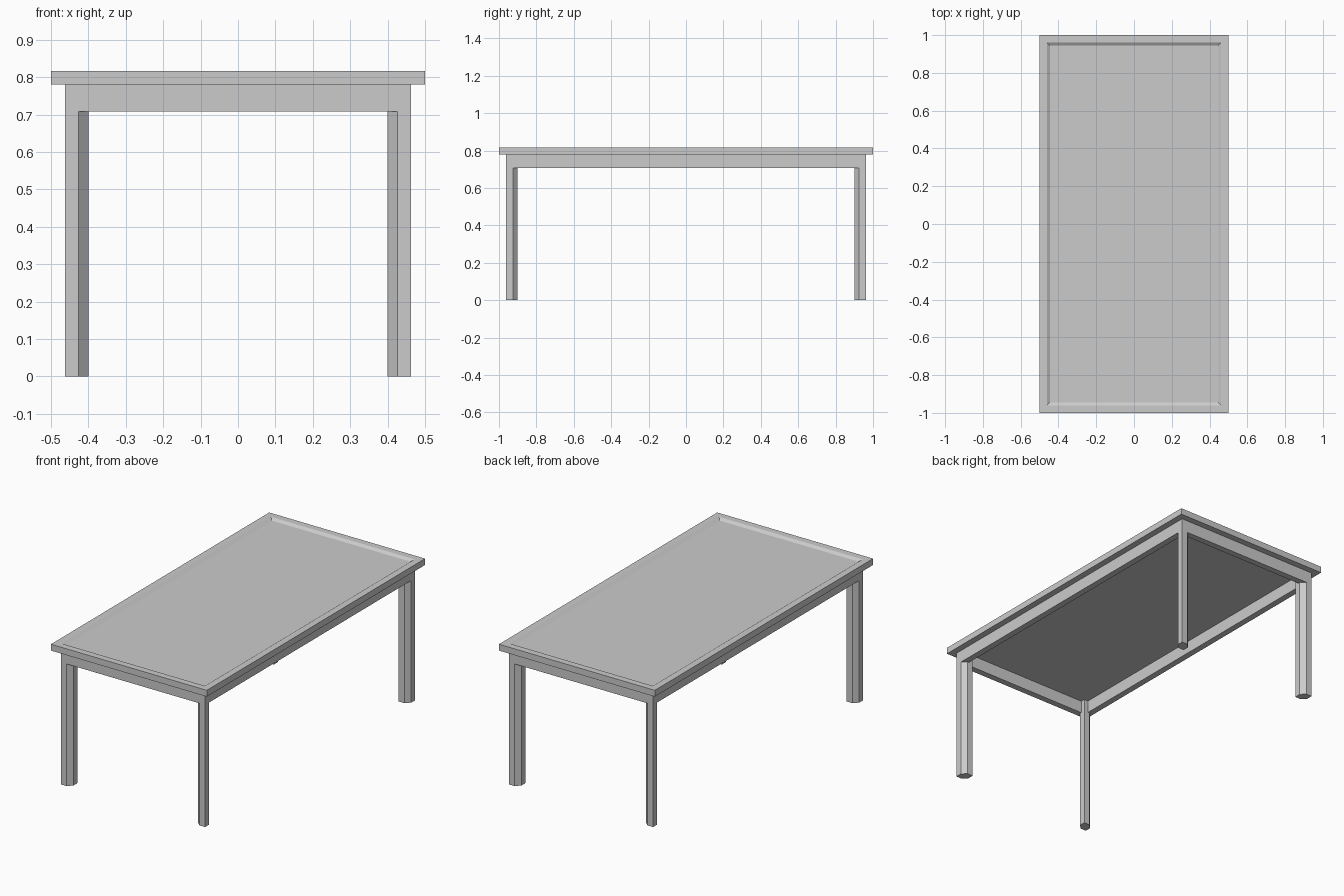
import bpy, bmesh

if "Cube" in bpy.data.objects:
    bpy.data.objects.remove(bpy.data.objects["Cube"])

TOP_Z, UNDER_Z, APRON_Z = 0.817, 0.78, 0.708
HX, HY = 0.463, 0.963      # outer half sizes of the frame
T = 0.037                  # apron thickness
LEG = 0.063                # leg width


def finish(name, bm):
    bmesh.ops.recalc_face_normals(bm, faces=bm.faces)
    mesh = bpy.data.meshes.new(name)
    bm.to_mesh(mesh)
    bm.free()
    obj = bpy.data.objects.new(name, mesh)
    bpy.context.collection.objects.link(obj)
    return obj


def prism(name, outline, z0, z1):
    bm = bmesh.new()
    face = bm.faces.new([bm.verts.new((x, y, z0)) for x, y in outline])
    ext = bmesh.ops.extrude_face_region(bm, geom=[face], use_keep_orig=True)
    verts = [g for g in ext["geom"] if isinstance(g, bmesh.types.BMVert)]
    bmesh.ops.translate(bm, verts=verts, vec=(0, 0, z1 - z0))
    return finish(name, bm)


def ring(bm, hx, hy, z):
    return [bm.verts.new((sx * hx, sy * hy, z))
            for sx, sy in ((-1, -1), (1, -1), (1, 1), (-1, 1))]


def bridge(bm, a, b):
    for i in range(4):
        j = (i + 1) % 4
        bm.faces.new((a[i], a[j], b[j], b[i]))


# Tabletop: slab with a shallow sunken panel and sloped border
bm = bmesh.new()
levels = [(0.5, 1.0, UNDER_Z), (0.5, 1.0, TOP_Z),
          (0.461, 0.961, TOP_Z), (0.444, 0.944, TOP_Z - 0.011)]
rings = [ring(bm, *level) for level in levels]
for a, b in zip(rings, rings[1:]):
    bridge(bm, a, b)
bm.faces.new(rings[0])
bm.faces.new(rings[-1])
finish("tabletop", bm)

# Apron: one rectangular frame under the top
bm = bmesh.new()
loops = [ring(bm, HX, HY, APRON_Z), ring(bm, HX, HY, UNDER_Z),
         ring(bm, HX - T, HY - T, UNDER_Z), ring(bm, HX - T, HY - T, APRON_Z)]
for i in range(4):
    bridge(bm, loops[i], loops[(i + 1) % 4])
finish("apron", bm)

# Legs: square posts with the two side corners chamfered
section = [(0, 0), (T, 0), (LEG, LEG - T), (LEG, LEG), (LEG - T, LEG), (0, T)]
for sy, end in ((-1, "front"), (1, "back")):
    for sx, side in ((-1, "left"), (1, "right")):
        outline = [(sx * (HX - u), sy * (HY - v)) for u, v in section]
        prism(f"{end}_{side}_leg", outline, 0, UNDER_Z)
